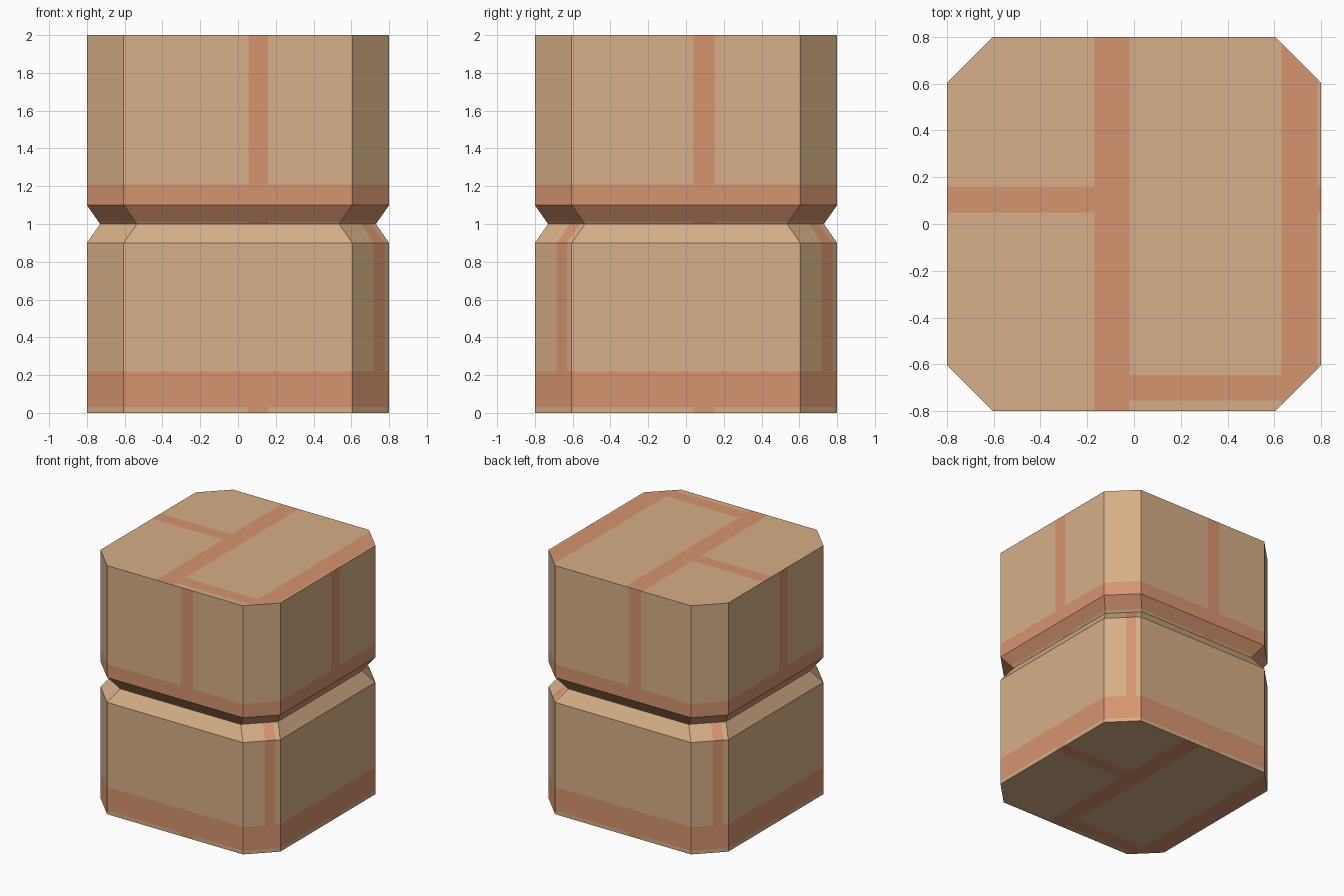
import bpy, bmesh, math
from mathutils import Vector

if "Cube" in bpy.data.objects:
    bpy.data.objects.remove(bpy.data.objects["Cube"])


def material(name, srgb):
    m = bpy.data.materials.new(name)
    lin = [((c / 255 + 0.055) / 1.055) ** 2.4 for c in srgb]
    m.diffuse_color = (*lin, 1)
    m.use_nodes = True
    m.node_tree.nodes["Principled BSDF"].inputs["Base Color"].default_value = m.diffuse_color
    return m


# Chamfered square outline: h = half width, c = start of the corner chamfer
def outline(h, c):
    return [(c, -h), (h, -c), (h, c), (c, h), (-c, h), (-h, c), (-h, -c), (-c, -h)]


# Stacked rings: straight pillar with a V groove round the middle
bm = bmesh.new()
rings = []
for z, h, c in [(0, .8, .605), (.9, .8, .605), (1, .73, .535), (1.1, .8, .605), (2, .8, .605)]:
    rings.append([bm.verts.new((x, y, z)) for x, y in outline(h, c)])
for lo, hi in zip(rings, rings[1:]):
    for i in range(8):
        j = (i + 1) % 8
        bm.faces.new((lo[i], lo[j], hi[j], hi[i]))
bm.faces.new(rings[0][::-1])
bm.faces.new(rings[-1])


# Cut the faces along every mortar edge
def cut(normal, offsets):
    n = Vector(normal).normalized()
    for d in offsets:
        bmesh.ops.bisect_plane(bm, geom=bm.verts[:] + bm.edges[:] + bm.faces[:],
                               dist=1e-5, plane_co=n * d, plane_no=n)


def both(values):
    return [s * v for v in values for s in (-1, 1)]


cut((0, 0, 1), [.03, .22, 1.015, 1.21])
cut((1, 0, 0), both([.02, .055, .16, .17, .63, .785]))
cut((0, 1, 0), both([.04, .15]) + [.05, .16, -.645, -.755])
cut((1, 1, 0), both([.025, .1025]))
cut((-1, 1, 0), [.025, .1025])


# Mortar pattern on the top (the underside is its mirror image)
def cap_mortar(x, y):
    if -.17 < x < -.02 or .63 < x < .785:
        return True
    if x < -.17 or x > .785:
        return .05 < y < .16
    return -.755 < y < -.645


# Mortar pattern on the sides: bed joints, upright joints, corner joints
def side_mortar(c, n):
    if .03 < c.z < .22 or 1.015 < c.z < 1.21:
        return True
    u = (c.x * -n.y + c.y * n.x) / math.hypot(n.x, n.y)   # distance to the right along the face
    corner = abs(abs(n.x) - abs(n.y)) < .1
    if corner:
        front_left = n.x < 0 and n.y < 0
        return .22 < c.z < 1 and not front_left and .025 < u < .1025
    if c.z < .03 or c.z > 1:
        lo, hi = (.055, .16) if abs(n.y) > abs(n.x) else (.04, .15)
        return lo < u < hi
    return False


bm.normal_update()
for f in bm.faces:
    c, n = f.calc_center_median(), f.normal
    if abs(n.z) > .95:
        f.material_index = int(cap_mortar(c.x if n.z > 0 else -c.x, c.y))
    else:
        f.material_index = int(side_mortar(c, n))

mesh = bpy.data.meshes.new("brick_pillar")
bm.to_mesh(mesh)
bm.free()
mesh.materials.append(material("tan_brick", (214, 175, 135)))
mesh.materials.append(material("terracotta_mortar", (214, 148, 112)))
bpy.context.collection.objects.link(bpy.data.objects.new("brick_pillar", mesh))
